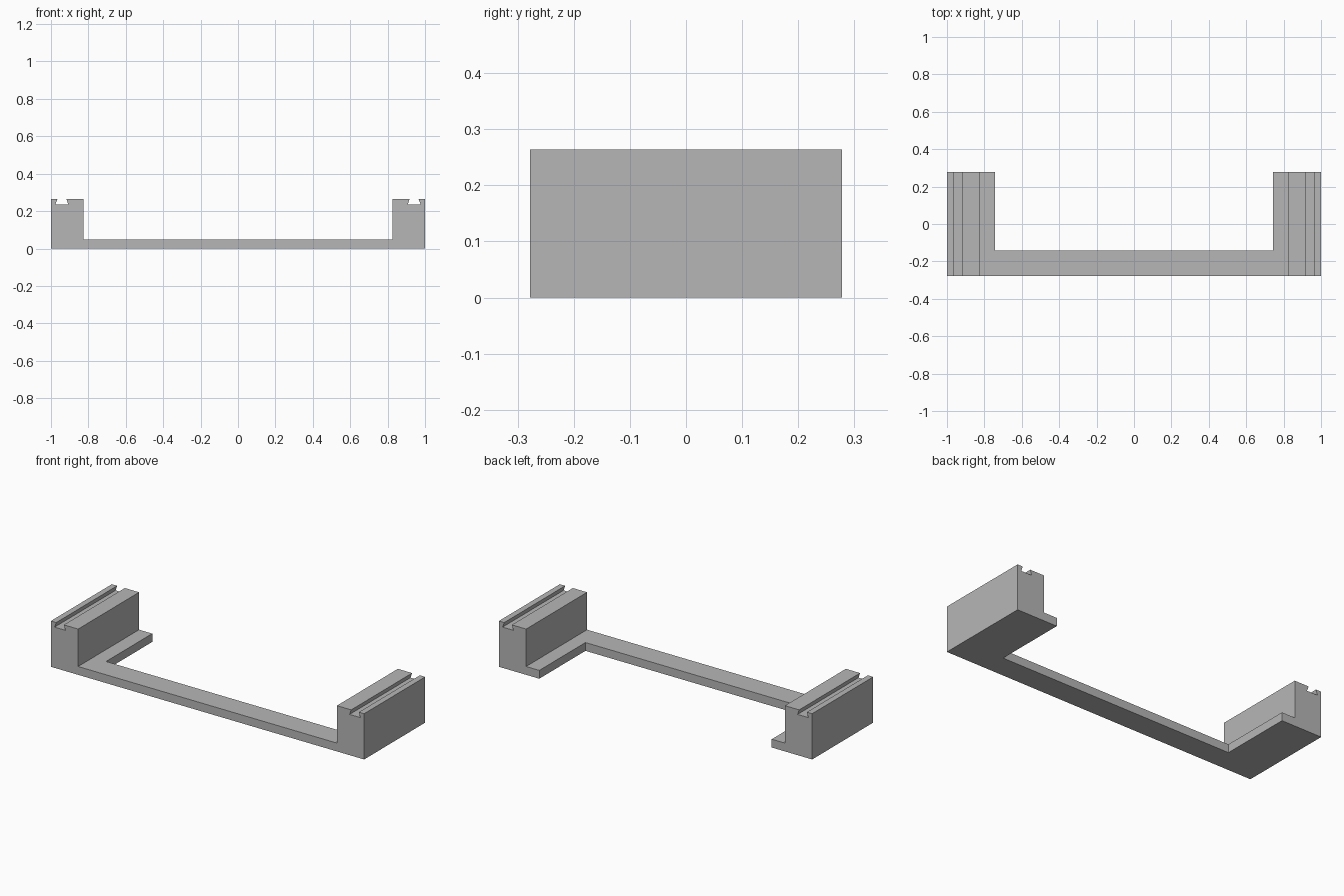
import bpy
import bmesh

cube = bpy.data.objects.get("Cube")
if cube:
    bpy.data.objects.remove(cube, do_unlink=True)

HALF_DEPTH = 0.278
BASE = 0.048      # base plate thickness
TOP = 0.264       # height of the end blocks
SLOT = 0.235      # floor height of the dovetail grooves

grey = bpy.data.materials.new("plain grey")
grey.use_nodes = True
colour = (0.47, 0.47, 0.47, 1)
grey.diffuse_color = colour
grey.node_tree.nodes["Principled BSDF"].inputs["Base Color"].default_value = colour


def extrude_shape(name, points, vector):
    """Make a closed solid by sweeping a flat outline along a vector."""
    bm = bmesh.new()
    face = bm.faces.new([bm.verts.new(p) for p in points])
    result = bmesh.ops.extrude_face_region(bm, geom=[face], use_keep_orig=True)
    verts = [g for g in result["geom"] if isinstance(g, bmesh.types.BMVert)]
    bmesh.ops.translate(bm, verts=verts, vec=vector)
    bmesh.ops.recalc_face_normals(bm, faces=bm.faces)
    mesh = bpy.data.meshes.new(name)
    bm.to_mesh(mesh)
    bm.free()
    obj = bpy.data.objects.new(name, mesh)
    bpy.context.collection.objects.link(obj)
    mesh.materials.append(grey)
    return obj


# Bracket: right-hand half of the front profile, then mirrored
half = [(1, 0), (1, TOP), (0.966, TOP), (0.976, SLOT), (0.907, SLOT),
        (0.917, TOP), (0.826, TOP), (0.826, BASE)]
outline = half + [(-x, z) for x, z in reversed(half)]
bracket = extrude_shape("slotted_bracket",
                        [(x, -HALF_DEPTH, z) for x, z in outline],
                        (0, 2 * HALF_DEPTH, 0))

# Rear opening in the base, leaving the front crossbar and two inner ledges
opening = [(-0.742, -0.143, -0.1), (0.742, -0.143, -0.1),
           (0.742, 0.5, -0.1), (-0.742, 0.5, -0.1)]
cutter = extrude_shape("opening_cutter", opening, (0, 0, 0.6))
cutter.hide_render = True

cut = bracket.modifiers.new("rear opening", "BOOLEAN")
cut.operation = "DIFFERENCE"
cut.solver = "EXACT"
cut.object = cutter
bpy.context.view_layer.objects.active = bracket
bpy.ops.object.modifier_apply(modifier=cut.name)
bpy.data.objects.remove(cutter, do_unlink=True)
